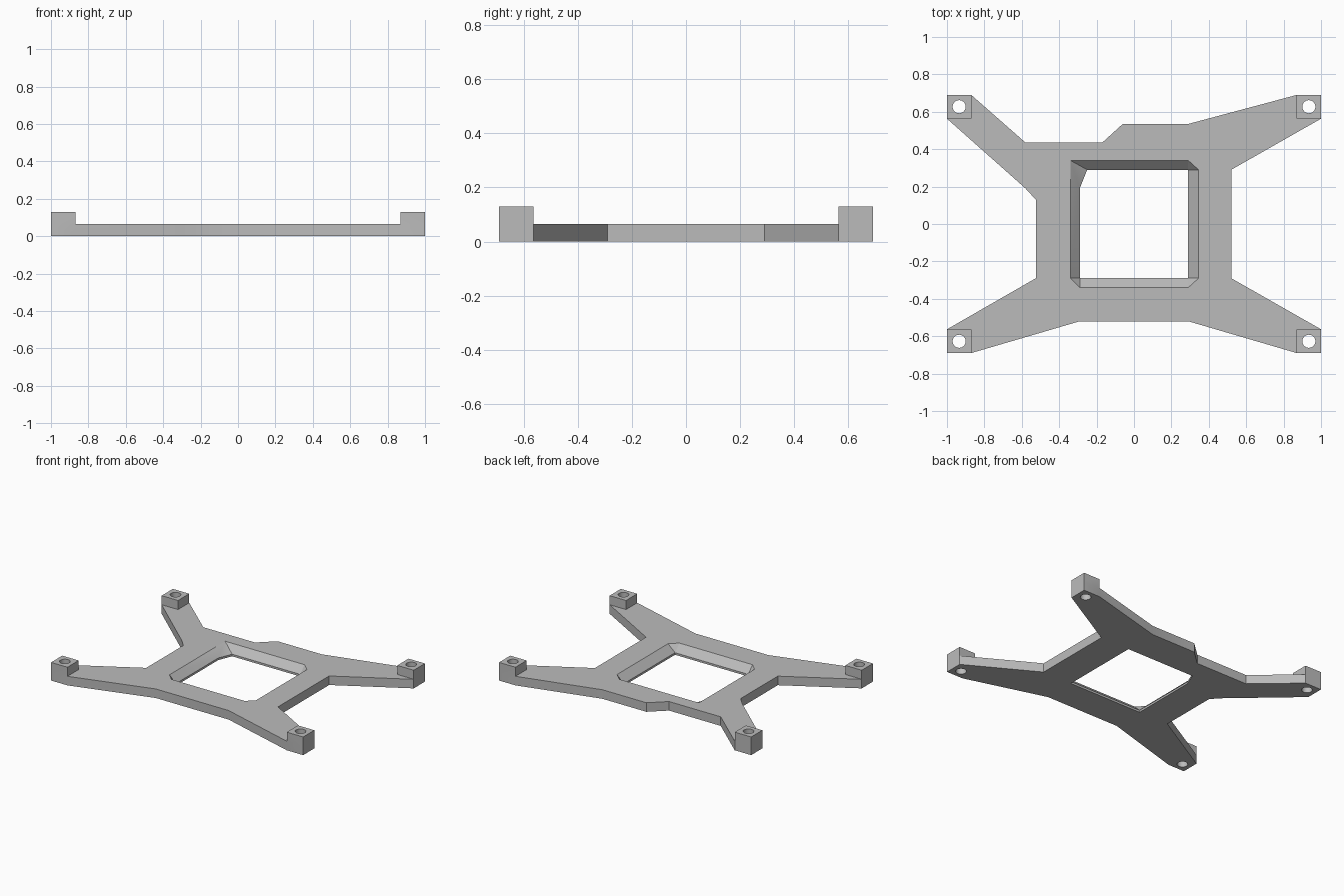
import bpy, bmesh

cube = bpy.data.objects.get("Cube")
if cube:
    bpy.data.objects.remove(cube, do_unlink=True)

PLATE_H, PAD_H, LIP_H = 0.065, 0.13, 0.015

grey = bpy.data.materials.new("satin grey")
grey.use_nodes = True
grey.diffuse_color = (0.5, 0.5, 0.5, 1)
grey.node_tree.nodes["Principled BSDF"].inputs["Base Color"].default_value = (0.5, 0.5, 0.5, 1)


def make_object(name, bm):
    bmesh.ops.recalc_face_normals(bm, faces=bm.faces)
    mesh = bpy.data.meshes.new(name)
    bm.to_mesh(mesh)
    bm.free()
    mesh.materials.append(grey)
    obj = bpy.data.objects.new(name, mesh)
    bpy.context.collection.objects.link(obj)
    return obj


def prism(name, outline, low, high):
    bm = bmesh.new()
    face = bm.faces.new([bm.verts.new((x, y, low)) for x, y in outline])
    side = bmesh.ops.extrude_face_region(bm, geom=[face])
    top = [v for v in side["geom"] if isinstance(v, bmesh.types.BMVert)]
    bmesh.ops.translate(bm, verts=top, vec=(0, 0, high - low))
    return make_object(name, bm)


def hull(name, rings):
    bm = bmesh.new()
    for outline, z in rings:
        for x, y in outline:
            bm.verts.new((x, y, z))
    bmesh.ops.convex_hull(bm, input=bm.verts)
    bmesh.ops.dissolve_limit(bm, angle_limit=0.01, verts=bm.verts, edges=bm.edges)
    return make_object(name, bm)


def cylinder(name, x, y, radius):
    bm = bmesh.new()
    bmesh.ops.create_cone(bm, cap_ends=True, segments=32, radius1=radius, radius2=radius, depth=1)
    bmesh.ops.translate(bm, verts=bm.verts, vec=(x, y, 0))
    return make_object(name, bm)


def combine(body, tool, operation):
    mod = body.modifiers.new(operation, 'BOOLEAN')
    mod.operation, mod.solver, mod.object = operation, 'EXACT', tool
    bpy.context.view_layer.objects.active = body
    bpy.ops.object.modifier_apply(modifier=mod.name)
    bpy.data.objects.remove(tool, do_unlink=True)


# Four-armed plate: back edge with a raised shoulder, then right round to the left
outline = [(-1, .69), (-.87, .69), (-.58, .435), (-.17, .435), (-.06, .535), (.29, .535),
           (.87, .69), (1, .69), (1, .563), (.52, .29), (.52, -.29), (1, -.563),
           (1, -.69), (.87, -.69), (.29, -.52), (-.29, -.52), (-.87, -.69), (-1, -.69),
           (-1, -.563), (-.525, -.29), (-.525, .13), (-.58, .19), (-1, .563)]
frame = prism("mounting_frame", outline, 0, PLATE_H)

# Raised pads at the arm tips
corners = [(sx, sy) for sx in (-1, 1) for sy in (-1, 1)]
for sx, sy in corners:
    square = [(sx * x, sy * y) for x, y in ((.87, .563), (1, .563), (1, .69), (.87, .69))]
    combine(frame, prism("corner_pad", square, PLATE_H, PAD_H), 'UNION')

# Central window with a thin lip and a sloped rim
window = [(-.29, .19), (-.25, .29), (.29, .29), (.29, -.29), (-.29, -.29)]
rim = [(-.34, .34), (.29, .34), (.345, .29), (.345, -.29), (.29, -.34), (-.29, -.34), (-.34, -.29)]
combine(frame, prism("window_cutter", window, -0.1, 0.2), 'DIFFERENCE')
combine(frame, hull("rim_cutter", [(window, LIP_H), (rim, PLATE_H), (rim, 0.2)]), 'DIFFERENCE')

# Screw holes through the pads
for sx, sy in corners:
    combine(frame, cylinder("hole_cutter", sx * .935, sy * .627, .035), 'DIFFERENCE')

bpy.ops.object.select_all(action='DESELECT')
frame.select_set(True)
bpy.context.view_layer.objects.active = frame
bpy.ops.object.shade_smooth_by_angle(angle=0.5)
